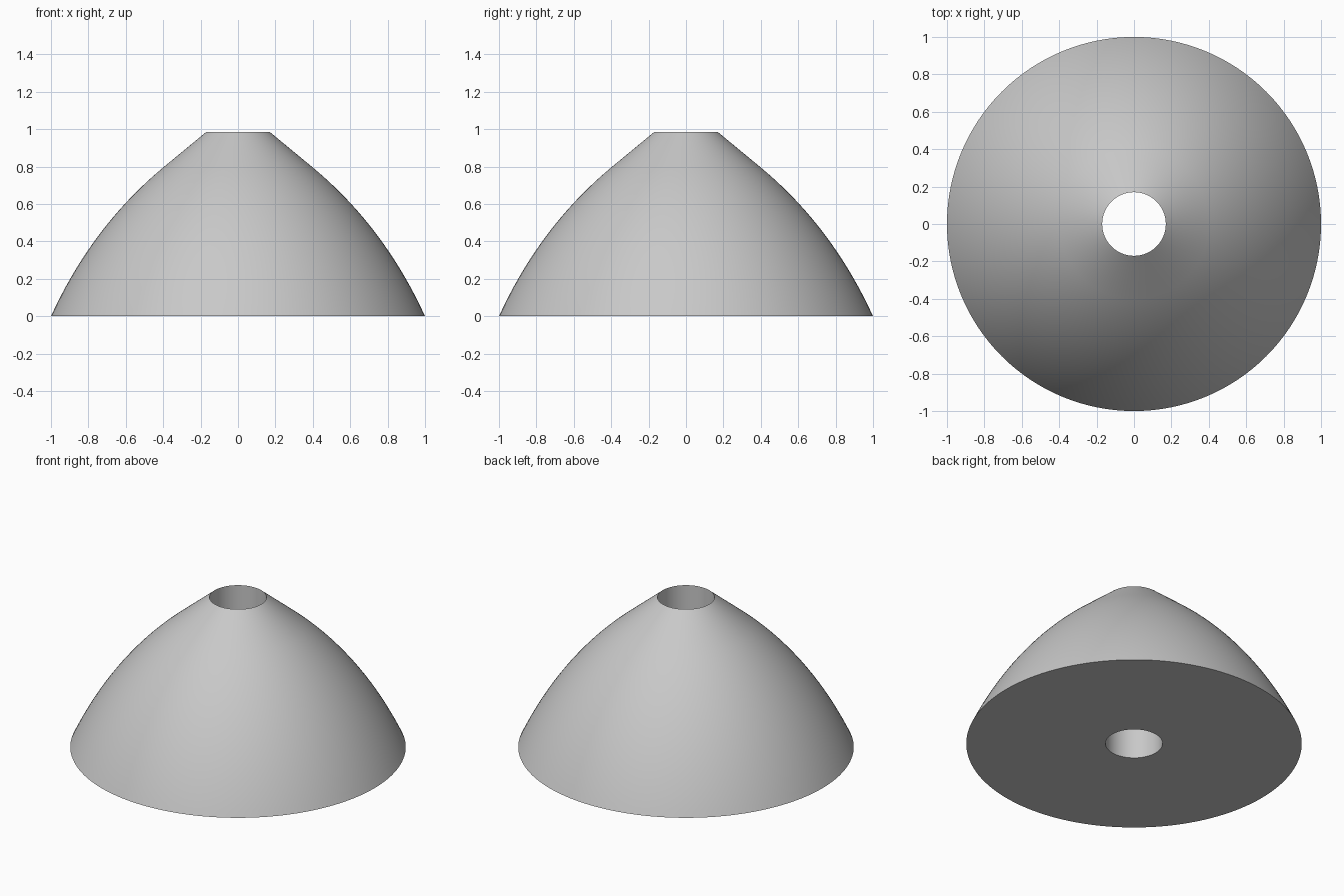
import bpy, bmesh, math
from mathutils import Vector

cube = bpy.data.objects.get("Cube")
if cube:
    bpy.data.objects.remove(cube, do_unlink=True)

SEGMENTS = 128
HOLE_RADIUS = 0.17
HEIGHT = 0.985

# Single plain grey material
grey = bpy.data.materials.new("light_grey")
grey.use_nodes = True
colour = (0.58, 0.58, 0.58, 1)
grey.diffuse_color = colour
grey.node_tree.nodes["Principled BSDF"].inputs["Base Color"].default_value = colour


def quadratic(a, b, c, steps):
    """Points along a quadratic curve from a to c, pulled towards b."""
    for i in range(steps + 1):
        t = i / steps
        yield a * (1 - t) ** 2 + b * 2 * t * (1 - t) + c * t ** 2


# Cross-section: curved flank, straight shoulder, then the bore
rim, pull, shoulder = Vector((1, 0)), Vector((0.78, 0.48)), Vector((0.4, 0.795))
profile = list(quadratic(rim, pull, shoulder, 24))
profile += [Vector((HOLE_RADIUS, HEIGHT)), Vector((HOLE_RADIUS, 0))]

# Revolve the closed section into a solid dome with a through hole
bm = bmesh.new()
rings = []
for r, z in profile:
    angles = [2 * math.pi * i / SEGMENTS for i in range(SEGMENTS)]
    rings.append([bm.verts.new((r * math.cos(a), r * math.sin(a), z)) for a in angles])
for lower, upper in zip(rings, rings[1:] + rings[:1]):
    for i in range(SEGMENTS):
        j = (i + 1) % SEGMENTS
        bm.faces.new((lower[i], lower[j], upper[j], upper[i]))
bmesh.ops.recalc_face_normals(bm, faces=bm.faces)

mesh = bpy.data.meshes.new("pierced_dome")
bm.to_mesh(mesh)
bm.free()
mesh.materials.append(grey)
dome = bpy.data.objects.new("pierced_dome", mesh)
bpy.context.collection.objects.link(dome)

# Smooth flank, crisp rim and hole edges
bpy.ops.object.select_all(action="DESELECT")
dome.select_set(True)
bpy.context.view_layer.objects.active = dome
bpy.ops.object.shade_smooth_by_angle(angle=math.radians(30))
